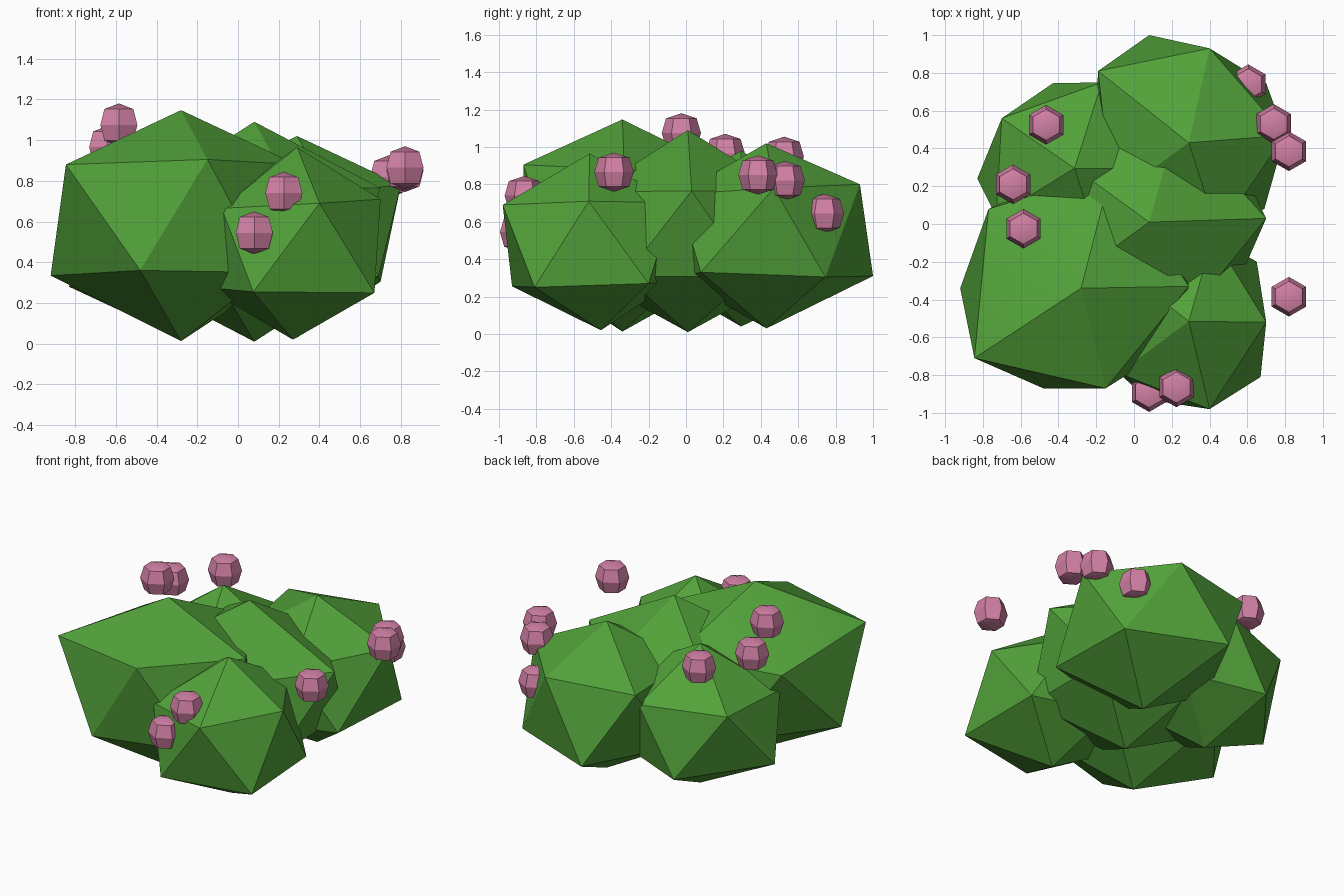
import bpy
import bmesh
from math import cos, sin, pi, radians
from mathutils import Vector

if "Cube" in bpy.data.objects:
    bpy.data.objects.remove(bpy.data.objects["Cube"], do_unlink=True)


def make_material(name, colour):
    mat = bpy.data.materials.new(name)
    mat.use_nodes = True
    mat.diffuse_color = colour
    mat.node_tree.nodes["Principled BSDF"].inputs["Base Color"].default_value = colour
    return mat


leaf_green = make_material("leaf green", (0.085, 0.36, 0.042, 1))
berry_pink = make_material("berry pink", (0.65, 0.22, 0.38, 1))


def add_object(name, bm, mat):
    bmesh.ops.recalc_face_normals(bm, faces=bm.faces)
    mesh = bpy.data.meshes.new(name)
    bm.to_mesh(mesh)
    bm.free()
    mesh.materials.append(mat)
    obj = bpy.data.objects.new(name, mesh)
    bpy.context.collection.objects.link(obj)
    bpy.ops.object.select_all(action="DESELECT")
    obj.select_set(True)
    bpy.context.view_layer.objects.active = obj
    bpy.ops.object.shade_smooth_by_angle(angle=radians(28))
    return obj


# Names of the icosahedron corners, by compass angle on the two rings
CORNERS = {"top": (0, 0, 1), "bottom": (0, 0, -1)}
UPPER = ("left", "back", "back_right", "front_right", "front")
LOWER = ("back_left", "back", "right", "front", "front_left")
for ring, names, start, height in (("upper", UPPER, 0, 0.447), ("lower", LOWER, 36, -0.447)):
    for i, corner in enumerate(names):
        a = radians(start + 72 * i)
        CORNERS[ring + "_" + corner] = (0.894 * cos(a), 0.894 * sin(a), height)


def leaf_clump(name, centre, radius, half_height, **moved):
    """Icosahedron clump, with some corners pulled to given positions."""
    bm = bmesh.new()
    bmesh.ops.create_icosphere(bm, subdivisions=1, radius=1)
    corners = {key: min(bm.verts, key=lambda v: (v.co - Vector(p)).length)
               for key, p in CORNERS.items()}
    for v in bm.verts:
        v.co = Vector(centre) + Vector((v.co.x * radius, v.co.y * radius, v.co.z * half_height))
    for key, place in moved.items():
        corners[key].co = place
    return add_object(name, bm, leaf_green)


# Leaf clumps
leaf_clump("front_right_clump", (-0.28, -0.34, 0.58), 0.66, 0.567,
           upper_front_right=(-0.845, -0.71, 0.88),
           upper_front=(-0.15, -0.87, 0.905),
           upper_left=(0.29, -0.33, 0.88),
           upper_back=(-0.12, 0.28, 0.84),
           upper_back_right=(-0.77, 0.08, 0.8),
           lower_right=(-0.92, -0.34, 0.335),
           lower_front=(-0.48, -0.87, 0.36),
           lower_front_left=(0.15, -0.68, 0.35))

leaf_clump("back_right_clump", (-0.315, 0.295, 0.51), 0.53, 0.47,
           upper_back_right=(-0.7, 0.56, 0.685),
           upper_back=(-0.17, 0.75, 0.7),
           upper_front_right=(-0.73, 0.04, 0.68),
           lower_right=(-0.83, 0.24, 0.28),
           lower_back=(-0.43, 0.745, 0.26))

leaf_clump("back_left_clump", (0.29, 0.43, 0.525), 0.56, 0.495,
           upper_back=(0.4, 0.93, 0.8),
           upper_back_right=(-0.19, 0.81, 0.79),
           upper_left=(0.8, 0.47, 0.78),
           lower_back=(0.08, 1.0, 0.31),
           lower_back_left=(0.7, 0.745, 0.305),
           lower_front_left=(0.69, 0.08, 0.33))

leaf_clump("middle_clump", (0.08, 0.01, 0.55), 0.64, 0.54,
           upper_left=(0.7, 0.03, 0.765),
           upper_front=(0.26, -0.51, 0.76),
           upper_back=(0.23, 0.54, 0.76))

leaf_clump("front_left_clump", (0.28, -0.49, 0.49), 0.5, 0.475,
           top=(0.29, -0.515, 0.965),
           bottom=(0.27, -0.455, 0.02),
           upper_front=(0.4, -0.98, 0.69),
           upper_left=(0.7, -0.52, 0.71),
           upper_front_right=(-0.08, -0.79, 0.665),
           lower_front=(0.075, -0.93, 0.255),
           lower_front_left=(0.67, -0.81, 0.25),
           lower_back_left=(0.65, -0.2, 0.27))


def berry(name, centre, radius=0.105):
    """Six-sided berry with shallow caps, made from rings."""
    bm = bmesh.new()
    rings = []
    for width, height in ((0.78, -0.74), (1, 0), (0.78, 0.74)):
        rings.append([bm.verts.new((radius * width * sin(i * pi / 3),
                                    radius * width * cos(i * pi / 3),
                                    radius * height)) for i in range(6)])
    poles = [bm.verts.new((0, 0, side * radius)) for side in (-1, 1)]
    for i in range(6):
        j = (i + 1) % 6
        for low, high in zip(rings, rings[1:]):
            bm.faces.new((low[i], low[j], high[j], high[i]))
        for pole, ring in zip(poles, (rings[0], rings[-1])):
            bm.faces.new((pole, ring[i], ring[j]))
    add_object(name, bm, berry_pink).location = centre


# Berries
BERRIES = (
    (0.08, -0.89, 0.545), (0.225, -0.865, 0.74), (0.82, -0.385, 0.865),
    (0.74, 0.53, 0.82), (0.82, 0.385, 0.85), (0.605, 0.74, 0.645),
    (-0.465, 0.525, 0.95), (-0.64, 0.21, 0.965), (-0.585, -0.025, 1.075),
)
for n, place in enumerate(BERRIES, 1):
    berry("berry_%d" % n, place)
